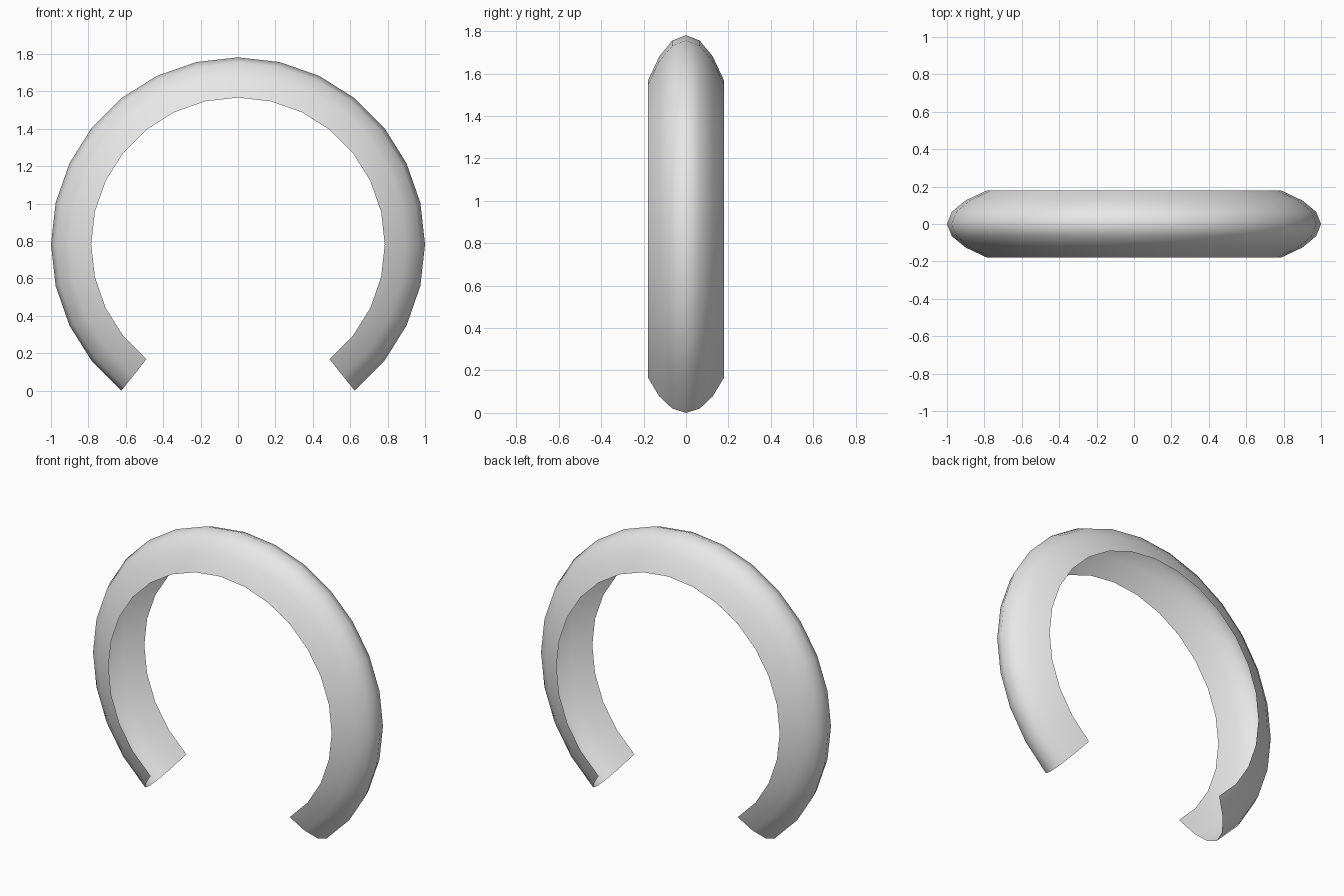
import bpy, bmesh, math

cube = bpy.data.objects.get("Cube")
if cube:
    bpy.data.objects.remove(cube, do_unlink=True)

# Plain grey material
grey = bpy.data.materials.new("light_grey")
grey.use_nodes = True
colour = (0.8, 0.8, 0.8, 1.0)
grey.diffuse_color = colour
grey.node_tree.nodes["Principled BSDF"].inputs["Base Color"].default_value = colour

# Domed cross-section, open on the inner side: (radius, depth)
half = [(0.785, 0.18), (0.9, 0.126), (0.974, 0.065)]
profile = [(r, -y) for r, y in half] + [(1.0, 0.0)] + half[::-1]

# Sweep the section around the ring, leaving a gap at the bottom
SIDES, GAP = 28, 6
CENTRE_Z = math.sin(math.tau * 4 / SIDES)
bm = bmesh.new()
rings = []
for i in range(SIDES - GAP + 1):
    a = math.tau * (i - 4) / SIDES
    rings.append([bm.verts.new((r * math.cos(a), y, CENTRE_Z + r * math.sin(a)))
                  for r, y in profile])
for a, b in zip(rings, rings[1:]):
    for j in range(len(profile) - 1):
        face = bm.faces.new((a[j], b[j], b[j + 1], a[j + 1]))
        face.smooth = True

# Make the normals point away from the ring centre
bm.normal_update()
apex = [f for f in bm.faces if f.calc_center_median().x > 0.9]
if sum(f.normal.x for f in apex) < 0:
    bmesh.ops.reverse_faces(bm, faces=bm.faces[:])

mesh = bpy.data.meshes.new("open_ring")
bm.to_mesh(mesh)
bm.free()
mesh.materials.append(grey)
ring = bpy.data.objects.new("open_ring", mesh)
bpy.context.collection.objects.link(ring)
